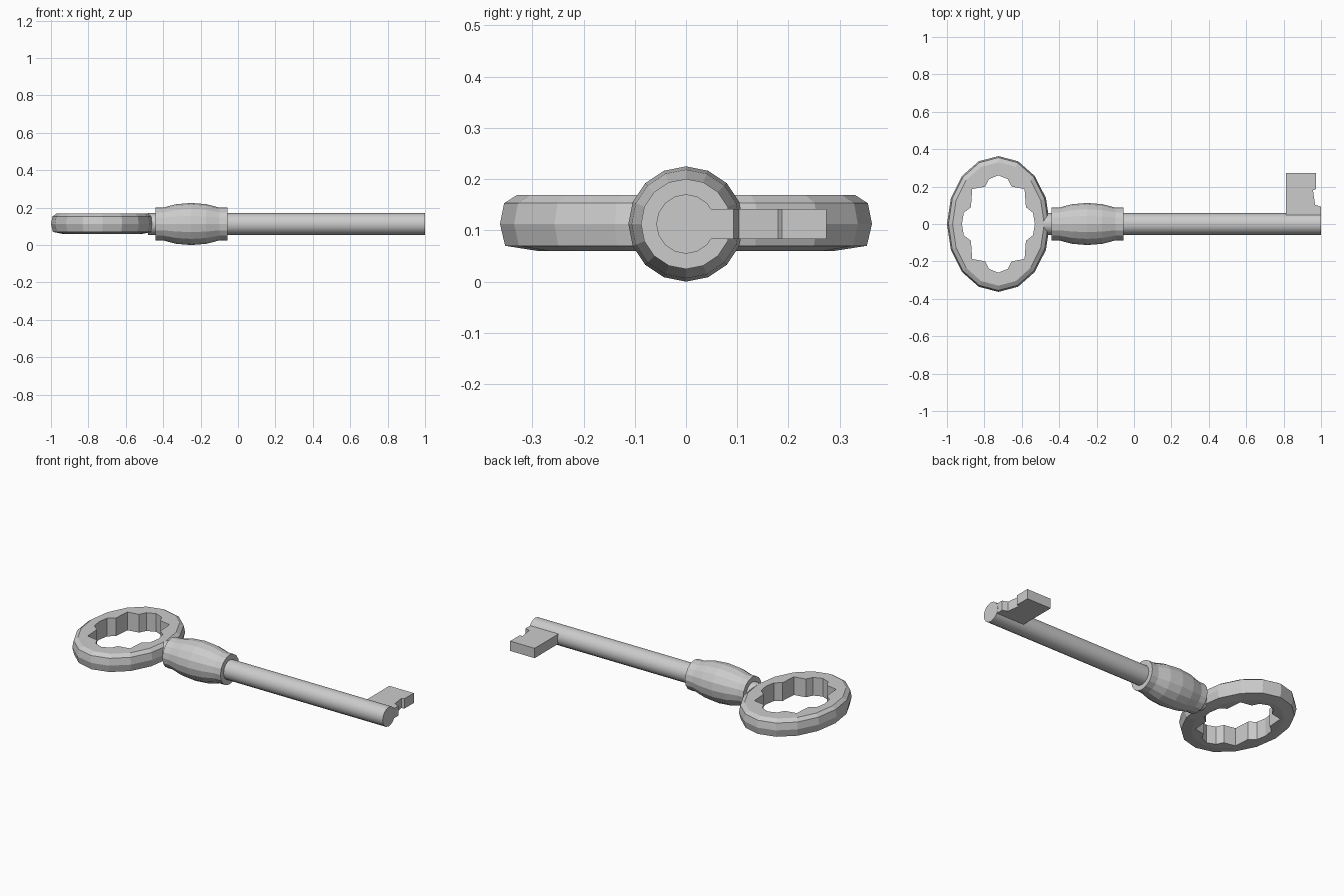
import bpy, bmesh
from math import sin, cos, pi

if "Cube" in bpy.data.objects:
    bpy.data.objects.remove(bpy.data.objects["Cube"])

CZ = 0.1125   # height of the key's axis


def finish(bm, name, smooth=None):
    bmesh.ops.recalc_face_normals(bm, faces=bm.faces)
    me = bpy.data.meshes.new(name)
    bm.to_mesh(me)
    bm.free()
    ob = bpy.data.objects.new(name, me)
    bpy.context.collection.objects.link(ob)
    if smooth:
        bpy.ops.object.select_all(action='DESELECT')
        bpy.context.view_layer.objects.active = ob
        ob.select_set(True)
        bpy.ops.object.shade_smooth_by_angle(angle=smooth)
    return ob


def skin(bm, a, b):
    n = len(a)
    for i in range(n):
        bm.faces.new((a[i], a[(i + 1) % n], b[(i + 1) % n], b[i]))


def lathe_x(name, profile, sides, smooth=None):
    # Revolve (x, radius) pairs around the key's axis
    bm = bmesh.new()
    rings = [[bm.verts.new((x, r * cos(2 * pi * i / sides), CZ + r * sin(2 * pi * i / sides)))
              for i in range(sides)] for x, r in profile]
    for a, b in zip(rings, rings[1:]):
        skin(bm, a, b)
    bm.faces.new(rings[0])
    bm.faces.new(rings[-1])
    return finish(bm, name, smooth)


# Bow: chamfered oval ring with a scalloped opening
BX = -0.725
bm = bmesh.new()
outer = [[bm.verts.new((BX + rx * cos(pi * i / 8), ry * sin(pi * i / 8), z)) for i in range(16)]
         for rx, ry, z in ((.215, .29, .06), (.265, .353, .07), (.275, .363, CZ),
                           (.267, .355, .153), (.245, .33, .169))]
for a, b in zip(outer, outer[1:]):
    skin(bm, a, b)
quarter = [(.195, 0), (.185, .06), (.147, .09), (.14, .187), (.07, .2), (.05, .24), (0, .26)]
half = quarter + [(-x, y) for x, y in quarter[-2::-1]]
scallop = half + [(x, -y) for x, y in half[-2:0:-1]]
inner = [[bm.verts.new((BX + x, y, z)) for x, y in scallop] for z in (.06, .169)]
skin(bm, *inner)


def loop_edges(loop):
    n = len(loop)
    return [bm.edges.get((loop[i], loop[(i + 1) % n])) for i in range(n)]


for o, i in ((outer[0], inner[0]), (outer[-1], inner[1])):
    bmesh.ops.triangle_fill(bm, use_beauty=True, edges=loop_edges(o) + loop_edges(i))
finish(bm, "bow")

# Shaft and barrel-shaped collar
lathe_x("shaft", [(-0.48, .058), (1.0, .058)], 16, 0.6)
lathe_x("collar", [(-.44, .088), (-.055, .088)], 16)
lathe_x("barrel", [(-.43, .07), (-.40, .088), (-.33, .106), (-.25, .1125),
                   (-.17, .106), (-.10, .088), (-.07, .07)], 16)

# Bit: notched plate at the tip
bm = bmesh.new()
plan = [(.812, .02), (.812, .274), (.974, .274), (.974, .187), (.957, .18),
        (.968, .103), (.999, .093), (.999, .02)]
low, high = [[bm.verts.new((x, y, z)) for x, y in plan] for z in (.083, .142)]
skin(bm, low, high)
bm.faces.new(low)
bm.faces.new(high)
finish(bm, "bit")
